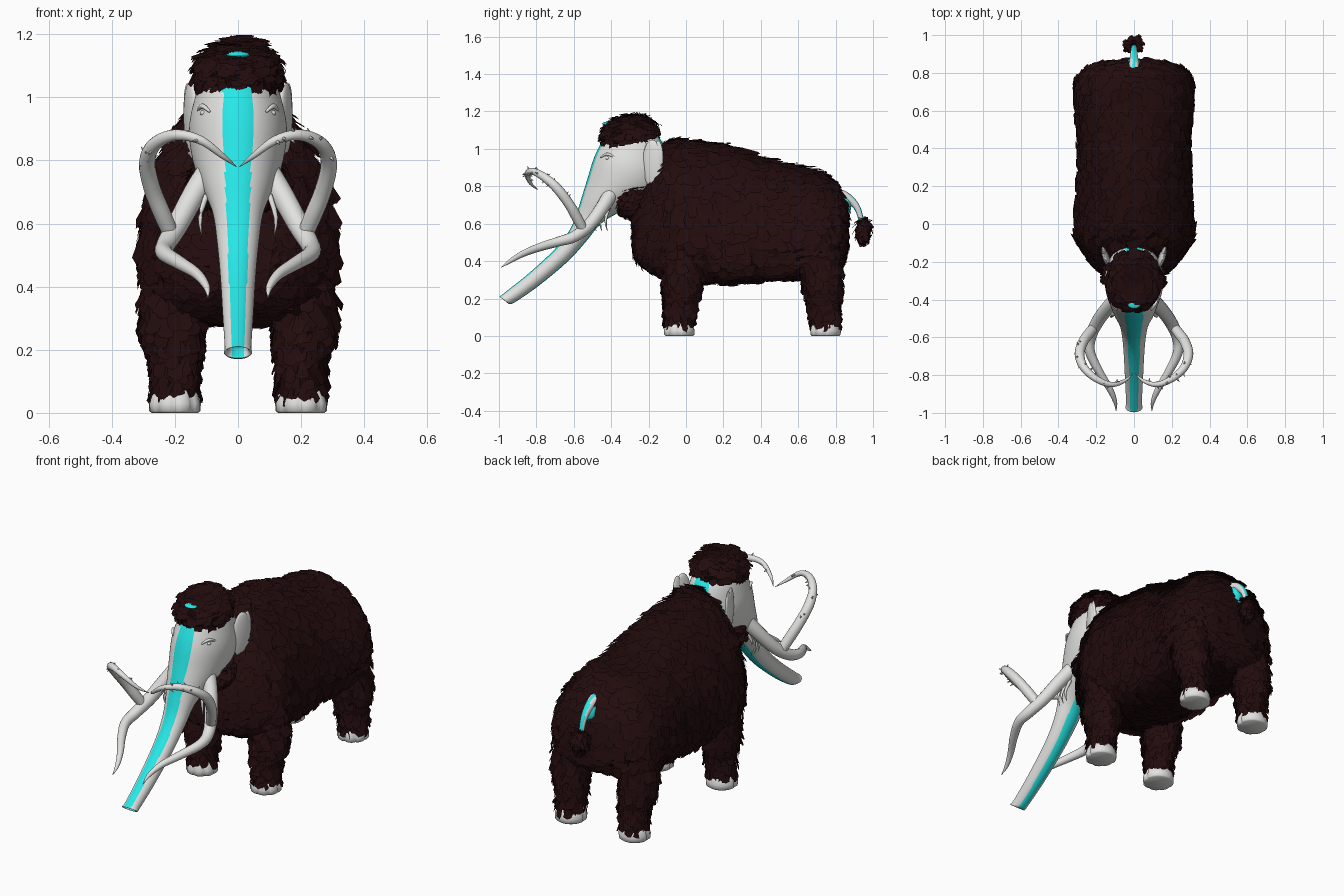
import bpy, bmesh, math, random
from mathutils import Vector, Matrix

random.seed(4)
cube = bpy.data.objects.get("Cube")
if cube:
    bpy.data.objects.remove(cube)


def material(name, rgb):
    m = bpy.data.materials.new(name)
    m.use_nodes = True
    m.diffuse_color = (*rgb, 1)
    m.node_tree.nodes["Principled BSDF"].inputs["Base Color"].default_value = (*rgb, 1)
    return m


BROWN = material("dark_brown_fur", (0.016, 0.0035, 0.004))
IVORY = material("pale_ivory", (0.76, 0.76, 0.75))
CYAN = material("cyan_stripe", (0.02, 0.8, 0.8))


def finish(name, bm, mats, smooth=True, stripe=None, recalc=True):
    """Turn a bmesh into an object; stripe(centre) picks the second material."""
    if recalc:
        bmesh.ops.recalc_face_normals(bm, faces=bm.faces)
    for f in bm.faces:
        f.smooth = smooth
        if stripe and stripe(f.calc_center_median()):
            f.material_index = 1
    mesh = bpy.data.meshes.new(name)
    bm.to_mesh(mesh)
    bm.free()
    ob = bpy.data.objects.new(name, mesh)
    bpy.context.collection.objects.link(ob)
    for m in mats:
        mesh.materials.append(m)
    return ob


def spline(rows, steps):
    """Catmull-Rom interpolation through rows of numbers."""
    out = []
    for i in range(len(rows) - 1):
        a, b, c, d = (rows[max(i - 1, 0)], rows[i], rows[i + 1], rows[min(i + 2, len(rows) - 1)])
        for k in range(steps):
            t = k / steps
            out.append([q + t * (r - p) / 2 + t * t * (p - 2.5 * q + 2 * r - s / 2)
                        + t ** 3 * (1.5 * (q - r) + (s - p) / 2) for p, q, r, s in zip(a, b, c, d)])
    return out + [list(rows[-1])]


def loft(name, rings, mats, **opts):
    bm = bmesh.new()
    loops = [[bm.verts.new(p) for p in ring] for ring in rings]
    n = len(loops[0])
    for a, b in zip(loops, loops[1:]):
        for i in range(n):
            j = (i + 1) % n
            bm.faces.new((a[i], a[j], b[j], b[i]))
    bm.faces.new(loops[0][::-1])
    bm.faces.new(loops[-1])
    return finish(name, bm, mats, **opts)


def angles(n):
    return [math.tau * i / n for i in range(n)]


def tube(name, rows, mats, steps=5, sides=12, **opts):
    path = spline(rows, steps)
    pts = [Vector(r[:3]) for r in path]
    rings = []
    for i, p in enumerate(pts):
        t = (pts[min(i + 1, len(pts) - 1)] - pts[max(i - 1, 0)]).normalized()
        u = t.cross(Vector((0.3, 0.2, 1))).normalized()
        v = t.cross(u)
        r = max(path[i][3], 0.001)
        rings.append([p + r * (math.cos(a) * u + math.sin(a) * v) for a in angles(sides)])
    return loft(name, rings, mats, **opts)


def ellipsoid(name, centre, radii, mats, rot=None, seg=24, **opts):
    bm = bmesh.new()
    m = Matrix.Translation(centre) @ (rot or Matrix()) @ Matrix.Diagonal((*radii, 1))
    bmesh.ops.create_uvsphere(bm, u_segments=seg, v_segments=seg // 2, radius=1, matrix=m)
    return finish(name, bm, mats, **opts)


def fur(name, base, length, width, flow=(0, 0.3, -1), copies=2, lift=0.02, keep=lambda c: True):
    """Lay ragged overlapping locks over the faces of a base form."""
    bm = bmesh.new()
    for face in base.data.polygons:
        n = face.normal
        down = Vector(flow) - n * n.dot(Vector(flow))
        if down.length < 0.1 or not keep(face.center):
            continue
        down.normalize()
        for _ in range(copies):
            d = (Matrix.Rotation(random.uniform(-0.3, 0.3), 3, n) @ down).normalized()
            side = d.cross(n)
            c = face.center + (side * random.uniform(-0.5, 0.5) + d * random.uniform(-0.5, 0.5)) * width
            w = width * random.uniform(0.4, 0.65)
            le = length * random.uniform(0.75, 1.2)
            out = n * lift * random.uniform(0.3, 1.4)
            top = c - d * le * 0.5 + n * 0.002
            tip = c + d * le * 0.5 + out
            pts = [top + side * w, top - side * w, tip - side * w * 0.9 - d * le * random.uniform(0, 0.2),
                   tip - side * w * 0.2 + d * le * random.uniform(0, 0.12),
                   tip + side * w * 0.8 - d * le * random.uniform(-0.05, 0.15)]
            lock = bm.faces.new([bm.verts.new(p) for p in pts])
            lock.normal_update()
            if lock.normal.dot(n) < 0:
                lock.normal_flip()
    return finish(name, bm, [BROWN], smooth=False, recalc=False)


# Shaggy body: y, top, bottom, half width; narrow shoulders over a full belly
body_rows = [(-0.265, 0.7, 0.5, 0.05), (-0.25, 0.77, 0.43, 0.14), (-0.2, 0.86, 0.38, 0.205), (-0.13, 0.99, 0.335, 0.255),
             (-0.05, 1.035, 0.31, 0.295), (0.2, 1.01, 0.295, 0.285), (0.4, 0.95, 0.31, 0.278), (0.58, 0.9, 0.32, 0.29),
             (0.7, 0.87, 0.34, 0.292), (0.785, 0.81, 0.37, 0.255), (0.83, 0.73, 0.42, 0.18), (0.845, 0.66, 0.5, 0.05)]
rings = []
for y, top, bot, w in spline(body_rows, 4):
    mid = bot + (top - bot) * 0.32
    pinch = 1.32 - 0.3 * min(max(y / 0.7, 0), 1)
    ring = []
    for a in angles(44):
        s, c = math.sin(a), math.cos(a)
        power = pinch if s > 0 else 0.7
        c = math.copysign(abs(c) ** power, c)
        s = s if s > 0 else -abs(s) ** 0.7
        ring.append((w * c, y, mid + s * (top - mid if s > 0 else mid - bot)))
    rings.append(ring)
body = loft("body", rings, [BROWN])
fur("body_fur", body, 0.095, 0.06, lift=0.021)

# Legs: z, outward offset, half width, half depth
leg_rows = [(0.55, 0, 0.09, 0.12), (0.32, 0.01, 0.092, 0.1), (0.24, 0.008, 0.084, 0.088), (0.18, 0, 0.068, 0.074),
            (0.06, 0, 0.06, 0.064)]
for side, s in (("left", 1), ("right", -1)):
    for end, cy, lean in (("front", -0.037, 0.02), ("back", 0.745, -0.02)):
        name = f"{end}_{side}"
        rings = [[(s * (0.2 + dx) + rx * math.cos(a), cy + lean * (z - 0.06) / 0.25 + ry * math.sin(a), z)
                  for a in angles(16)] for z, dx, rx, ry in spline(leg_rows, 3)]
        leg = loft(name + "_leg", rings, [BROWN])
        fur(name + "_leg_fur", leg, 0.065, 0.042, lift=0.02, keep=lambda c: c.z > 0.065)
        # Foot with lobed toes
        rings = []
        for z, r in ((0, 0.074), (0.006, 0.082), (0.03, 0.083), (0.055, 0.076), (0.085, 0.058)):
            rings.append([])
            for a in angles(48):
                lobe = 1 - 0.1 * (1 - abs(math.sin(4 * a))) ** 2 * (math.sin(a) < 0.1)
                rings[-1].append((s * 0.2 + r * lobe * math.cos(a), cy + r * lobe * math.sin(a), z))
        loft(name + "_foot", rings, [IVORY])

# Head flowing into the trunk: front y, front z, back y, back z, half width
head_rows = [(-0.34, 1.13, -0.22, 1.11, 0.05), (-0.42, 1.08, -0.14, 1.055, 0.11), (-0.47, 1.0, -0.105, 0.97, 0.14),
             (-0.5, 0.93, -0.1, 0.86, 0.155), (-0.53, 0.83, -0.16, 0.76, 0.142), (-0.555, 0.75, -0.34, 0.67, 0.11),
             (-0.58, 0.67, -0.455, 0.6, 0.08), (-0.62, 0.57, -0.53, 0.51, 0.066), (-0.7, 0.465, -0.63, 0.4, 0.056),
             (-0.84, 0.335, -0.785, 0.27, 0.048), (-0.965, 0.235, -0.915, 0.18, 0.042), (-0.995, 0.212, -0.945, 0.172, 0.045),
             (-0.99, 0.212, -0.948, 0.178, 0.034), (-0.96, 0.23, -0.92, 0.2, 0.026)]
rings = []
for fy, fz, by, bz, w in spline(head_rows, 5):
    rings.append([(w * math.sin(a), (fy + by) / 2 + (fy - by) / 2 * math.cos(a),
                   (fz + bz) / 2 + (fz - bz) / 2 * math.cos(a)) for a in angles(96)])
loft("head_and_trunk", rings, [IVORY, CYAN],
     stripe=lambda c: abs(c.x) < min(0.047, 0.018 + 0.038 * max(c.z - 0.15, 0)))

# Crown of hair, chin beard and a painted patch on the crown
tilt = Matrix.Rotation(0.12, 4, "X")
crown = ellipsoid("crown", (0, -0.303, 1.075), (0.124, 0.14, 0.094), [BROWN], tilt, seg=28)
fur("crown_hair", crown, 0.065, 0.05, flow=(0, 0.15, -1), lift=0.021)
ellipsoid("crown_patch", (0, -0.42, 1.135), (0.037, 0.029, 0.01), [CYAN], seg=16)
beard = ellipsoid("chin_beard", (0, -0.285, 0.73), (0.145, 0.09, 0.085), [BROWN], seg=20)
fur("chin_beard_fur", beard, 0.065, 0.045)

# Ears, eyes, tusks and cheek spikes on each side
lower = [(0.08, -0.39, 0.78, 0.042), (0.14, -0.445, 0.69, 0.037), (0.195, -0.52, 0.59, 0.034), (0.23, -0.6, 0.53, 0.03),
         (0.232, -0.68, 0.505, 0.026), (0.185, -0.78, 0.475, 0.022), (0.13, -0.87, 0.44, 0.017),
         (0.1, -0.94, 0.4, 0.011), (0.095, -0.99, 0.365, 0.001)]
upper = [(0.21, -0.545, 0.56, 0.025), (0.24, -0.582, 0.63, 0.028), (0.27, -0.625, 0.705, 0.027), (0.288, -0.69, 0.79, 0.026),
         (0.265, -0.76, 0.85, 0.022), (0.2, -0.82, 0.88, 0.018), (0.12, -0.85, 0.865, 0.014), (0.05, -0.83, 0.815, 0.009),
         (0.005, -0.79, 0.78, 0.001)]
for side, s in (("left", 1), ("right", -1)):
    flip = lambda rows: [(s * r[0], *r[1:]) for r in rows]
    turn = Matrix.Rotation(-s * 0.35, 4, "Z") @ Matrix.Rotation(s * 0.04, 4, "Y")
    ellipsoid(side + "_ear", (s * 0.147, -0.18, 0.92), (0.018, 0.055, 0.13), [IVORY], turn)
    ellipsoid(side + "_ear_rim", (s * 0.157, -0.148, 0.955), (0.012, 0.028, 0.09), [IVORY], turn)
    ellipsoid(side + "_eye", (s * 0.11, -0.418, 0.95), (0.011, 0.013, 0.009), [IVORY], seg=16)
    tube(side + "_brow", flip([(0.09, -0.455, 0.955, 0.004), (0.113, -0.422, 0.972, 0.008), (0.128, -0.38, 0.955, 0.004)]), [IVORY])
    tube(side + "_lower_tusk", flip(lower), [IVORY], sides=16)
    tube(side + "_upper_tusk", flip(upper), [IVORY], sides=16)
    for x, y, z, r in flip(spline(upper[2:-1], 4)[1:-2]):
        d = Vector((random.uniform(-1, 1), random.uniform(-1, 1), random.uniform(-1, 1))).normalized()
        p = Vector((x, y, z))
        tube(side + "_tusk_thorn", [(*(p + d * r * 0.7), 0.007), (*(p + d * (r + 0.017)), 0.001)], [IVORY], 1, 6)
    for k in range(3):
        y = -0.41 - 0.03 * k
        tube(side + "_cheek_spike", flip([(0.1, y, 0.69, 0.009), (0.12, y - 0.02, 0.62, 0.007), (0.115, y - 0.01, 0.56, 0.001)]),
             [IVORY], 3, 8)

# Tail with a striped centre, bare skin at its root and a tuft at the end
ellipsoid("tail_root_skin", (0, 0.85, 0.695), (0.036, 0.034, 0.055), [CYAN], seg=16)
tube("tail", [(0, 0.8, 0.76, 0.034), (0, 0.865, 0.738, 0.024), (0, 0.918, 0.68, 0.017), (0, 0.945, 0.58, 0.012)],
     [IVORY, CYAN], sides=20, stripe=lambda c: abs(c.x) < 0.011)
tuft = ellipsoid("tail_tuft", (0, 0.948, 0.565), (0.026, 0.024, 0.05), [BROWN], seg=12)
fur("tail_tuft_fur", tuft, 0.06, 0.022, flow=(0, 0, -1), lift=0.022)
